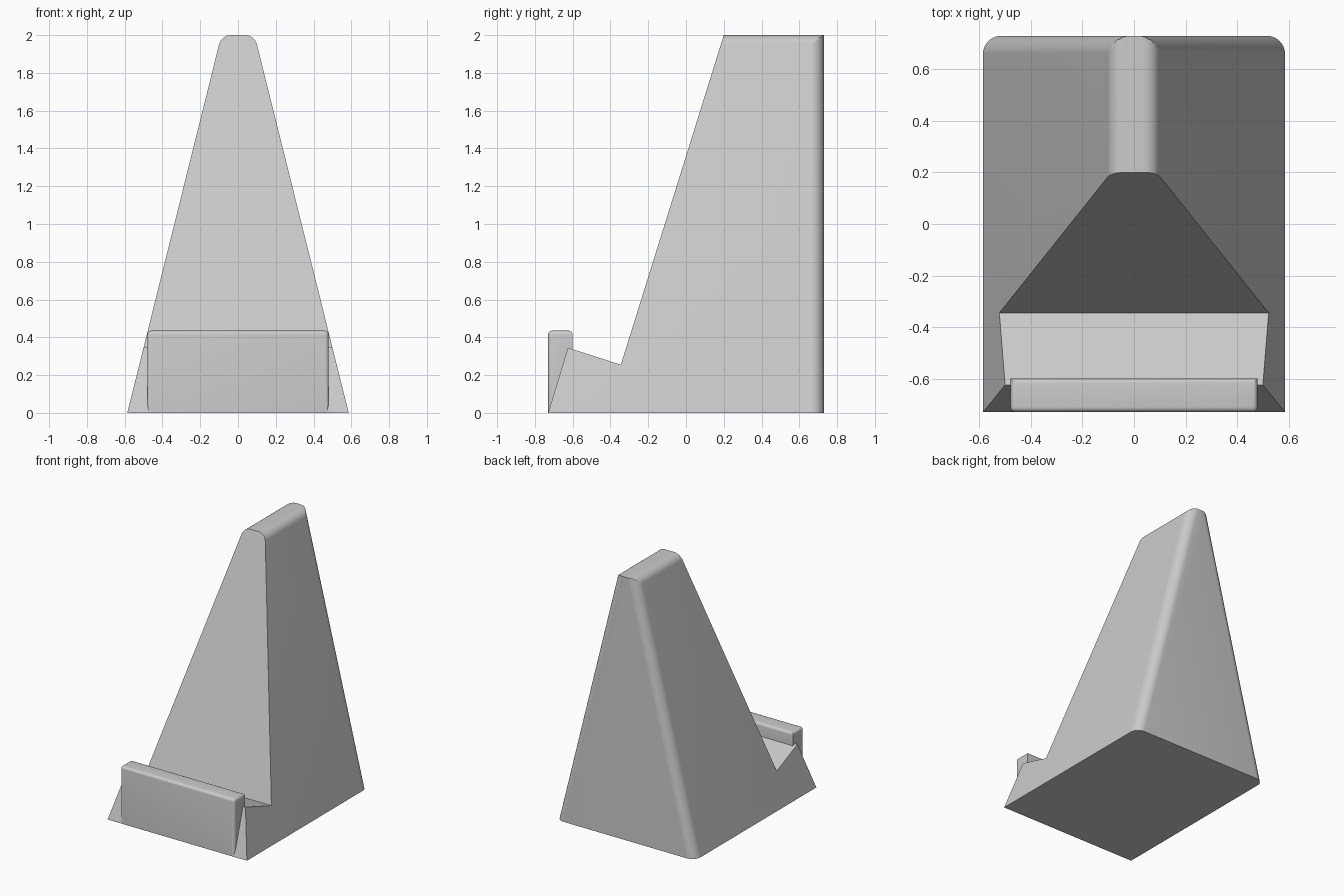
import bpy, bmesh, math

if "Cube" in bpy.data.objects:
    bpy.data.objects.remove(bpy.data.objects["Cube"])

grey = bpy.data.materials.new("plain grey")
grey.diffuse_color = (0.6, 0.6, 0.6, 1)
grey.use_nodes = True
grey.node_tree.nodes["Principled BSDF"].inputs["Base Color"].default_value = grey.diffuse_color


def make_object(name, bm):
    bmesh.ops.recalc_face_normals(bm, faces=bm.faces)
    mesh = bpy.data.meshes.new(name)
    bm.to_mesh(mesh)
    bm.free()
    mesh.materials.append(grey)
    ob = bpy.data.objects.new(name, mesh)
    bpy.context.collection.objects.link(ob)
    return ob


def loft(name, rings):
    """Skin a stack of rings with equal point counts and cap both ends."""
    bm = bmesh.new()
    loops = [[bm.verts.new(p) for p in ring] for ring in rings]
    n = len(loops[0])
    for a, b in zip(loops, loops[1:]):
        for i in range(n):
            j = (i + 1) % n
            bm.faces.new((a[i], a[j], b[j], b[i]))
    bm.faces.new(loops[0][::-1])
    bm.faces.new(loops[-1])
    return make_object(name, bm)


def boolean(target, other, operation):
    mod = target.modifiers.new(operation, 'BOOLEAN')
    mod.operation, mod.object, mod.solver = operation, other, 'EXACT'
    bpy.context.view_layer.objects.active = target
    bpy.ops.object.modifier_apply(modifier=mod.name)
    bpy.data.objects.remove(other)


# Tapered body: rounded along the ridge and down both back edges
HALF, SLOPE, BACK = 0.586, 0.249, 0.73
R_TOP, R_BACK, STEPS = 0.065, 0.07, 10
cx = HALF - SLOPE * (2 - R_TOP) - R_TOP * math.hypot(1, SLOPE)
start = math.atan(SLOPE)
levels = [(0, HALF)]
for i in range(STEPS + 1):
    a = start + (math.pi / 2 - start) * i / STEPS
    levels.append((2 - R_TOP + R_TOP * math.sin(a), cx + R_TOP * math.cos(a)))

rings = []
for z, width in levels:
    side = HALF - SLOPE * z
    right = [(width, -0.95, z)]
    for i in range(STEPS + 1):
        a = math.pi / 2 * i / STEPS
        x = side - R_BACK + R_BACK * math.cos(a)
        right.append((min(x, width), BACK - R_BACK + R_BACK * math.sin(a), z))
    rings.append(right + [(-x, y, z) for x, y, z in reversed(right)])
stand = loft("stand_body", rings)

# Cut the leaning backrest, the tilted shelf and the sloped front
profile = [(-0.7604, -0.1), (-0.625, 0.345), (-0.345, 0.255),
           (0.2781, 2.25), (-1.2, 2.25), (-1.2, -0.1)]
cutter = loft("slot_cutter", [[(x, y, z) for y, z in profile] for x in (-1, 1)])
cutter.hide_render = True
boolean(stand, cutter, 'DIFFERENCE')

# Front lip with softened top and front corners
bm = bmesh.new()
bmesh.ops.create_cube(bm, size=1)
for v in bm.verts:
    v.co.x *= 0.96
    v.co.y = -0.665 + v.co.y * 0.13
    v.co.z = (v.co.z + 0.5) * 0.435
soft = []
for e in bm.edges:
    a, b = e.verts
    top = a.co.z > 0.4 and b.co.z > 0.4
    upright = abs(a.co.z - b.co.z) > 0.1
    if top or (upright and a.co.y < -0.7):
        soft.append(e)
bmesh.ops.bevel(bm, geom=soft, offset=0.02, segments=5, profile=0.5,
                affect='EDGES')
lip = make_object("front_lip", bm)
boolean(stand, lip, 'UNION')

# Smooth the rounded edges only
bpy.ops.object.select_all(action='DESELECT')
stand.select_set(True)
bpy.context.view_layer.objects.active = stand
bpy.ops.object.shade_smooth_by_angle(angle=math.radians(25))
